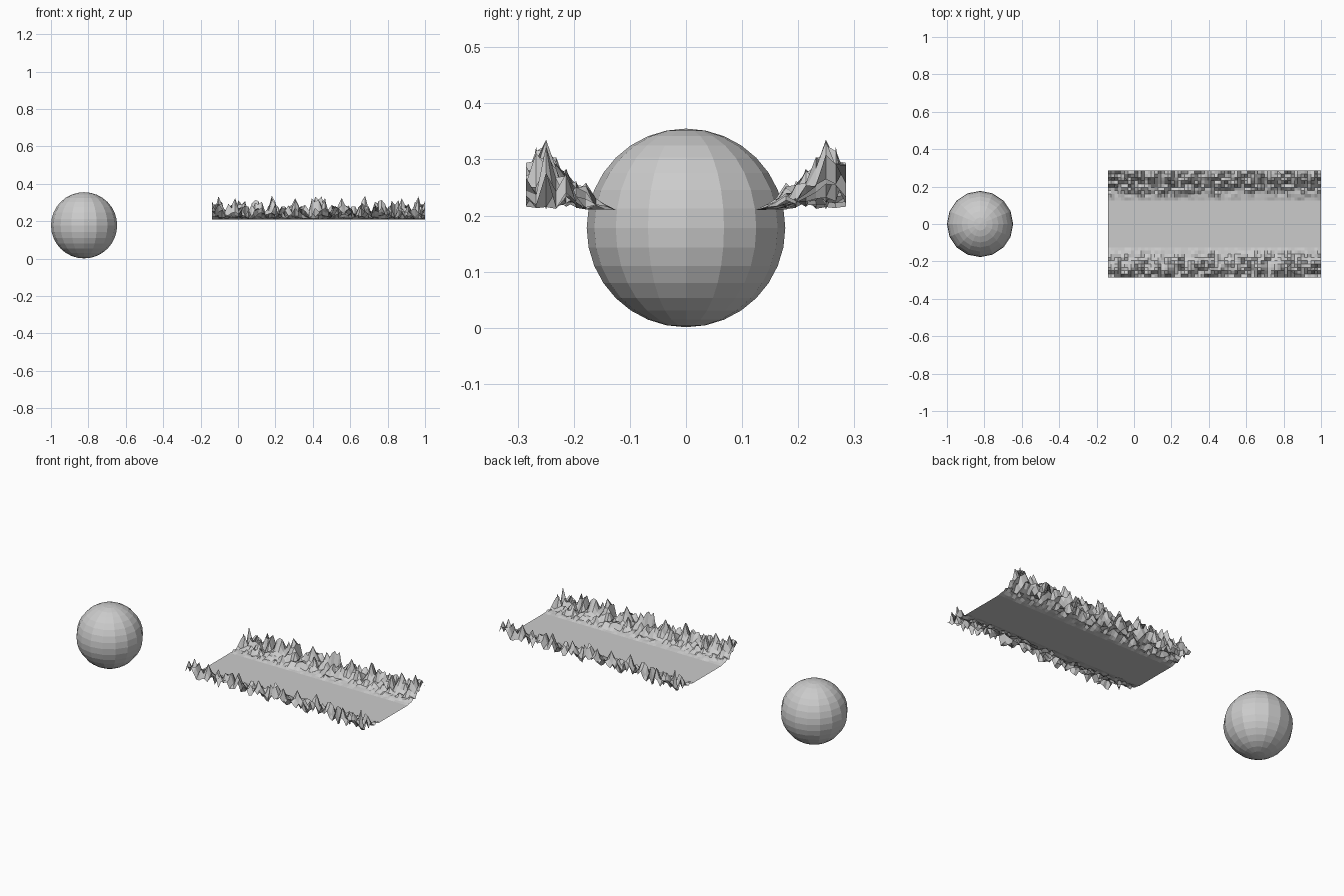
import bpy
import bmesh
import math
import random
from mathutils import Vector, noise

cube = bpy.data.objects.get("Cube")
if cube:
    bpy.data.objects.remove(cube, do_unlink=True)

grey = bpy.data.materials.new("light_grey")
grey.use_nodes = True
colour = (0.6, 0.6, 0.6, 1)
grey.diffuse_color = colour
grey.node_tree.nodes["Principled BSDF"].inputs["Base Color"].default_value = colour


def add_object(name, bm, location):
    mesh = bpy.data.meshes.new(name)
    bm.to_mesh(mesh)
    bm.free()
    mesh.materials.append(grey)
    obj = bpy.data.objects.new(name, mesh)
    obj.location = location
    bpy.context.collection.objects.link(obj)
    return obj


# Faceted ball
bm = bmesh.new()
bmesh.ops.create_uvsphere(bm, u_segments=16, v_segments=16, radius=0.177)
add_object("ball", bm, (-0.823, 0, 0.178))

# Valley sheet with a jagged ridge along each long side
LENGTH, WIDTH, COLS, ROWS = 1.14, 0.57, 64, 32
RIDGE_ROWS = 9
PEAKS = [(-0.33, 0.15), (-0.25, 0.13), (-0.12, 0.14), (-0.03, 0.13),
         (0.12, 0.13), (0.25, 0.12), (0.31, 0.13), (0.45, 0.14), (0.53, 0.15)]
# Tallest allowed height for each row, from the outer edge inwards
ENVELOPE = [0.105, 0.12, 0.13, 0.105, 0.085, 0.065, 0.045, 0.025, 0.01]
random.seed(7)


def ridge_height(col, row):
    x = (col / COLS - 0.5) * LENGTH
    y = row * WIDTH / ROWS
    swell = noise.noise(Vector((x * 14, y * 14, 3)))
    rough = ENVELOPE[row] * random.random() ** 1.3 * (0.8 + 0.5 * swell)
    spikes = [h * math.exp(-math.hypot(x - px, (y - 0.035) * 0.8) / 0.022)
              for px, h in PEAKS]
    return min(max(rough, max(spikes)), 0.155)


heights = {(c, r): ridge_height(c, r)
           for c in range(COLS + 1) for r in range(RIDGE_ROWS)}


def height(col, row):
    # The two ridges are half-turn copies of each other
    if row > ROWS / 2:
        return heights.get((col, ROWS - row), 0)
    return heights.get((COLS - col, row), 0)


bm = bmesh.new()
grid = [[bm.verts.new(((c / COLS - 0.5) * LENGTH, (r / ROWS - 0.5) * WIDTH, height(c, r)))
         for c in range(COLS + 1)] for r in range(ROWS + 1)]
for r in range(ROWS):
    for c in range(COLS):
        bm.faces.new((grid[r][c], grid[r][c + 1], grid[r + 1][c + 1], grid[r + 1][c]))
add_object("mountain_valley", bm, (0.43, 0, 0.21))
